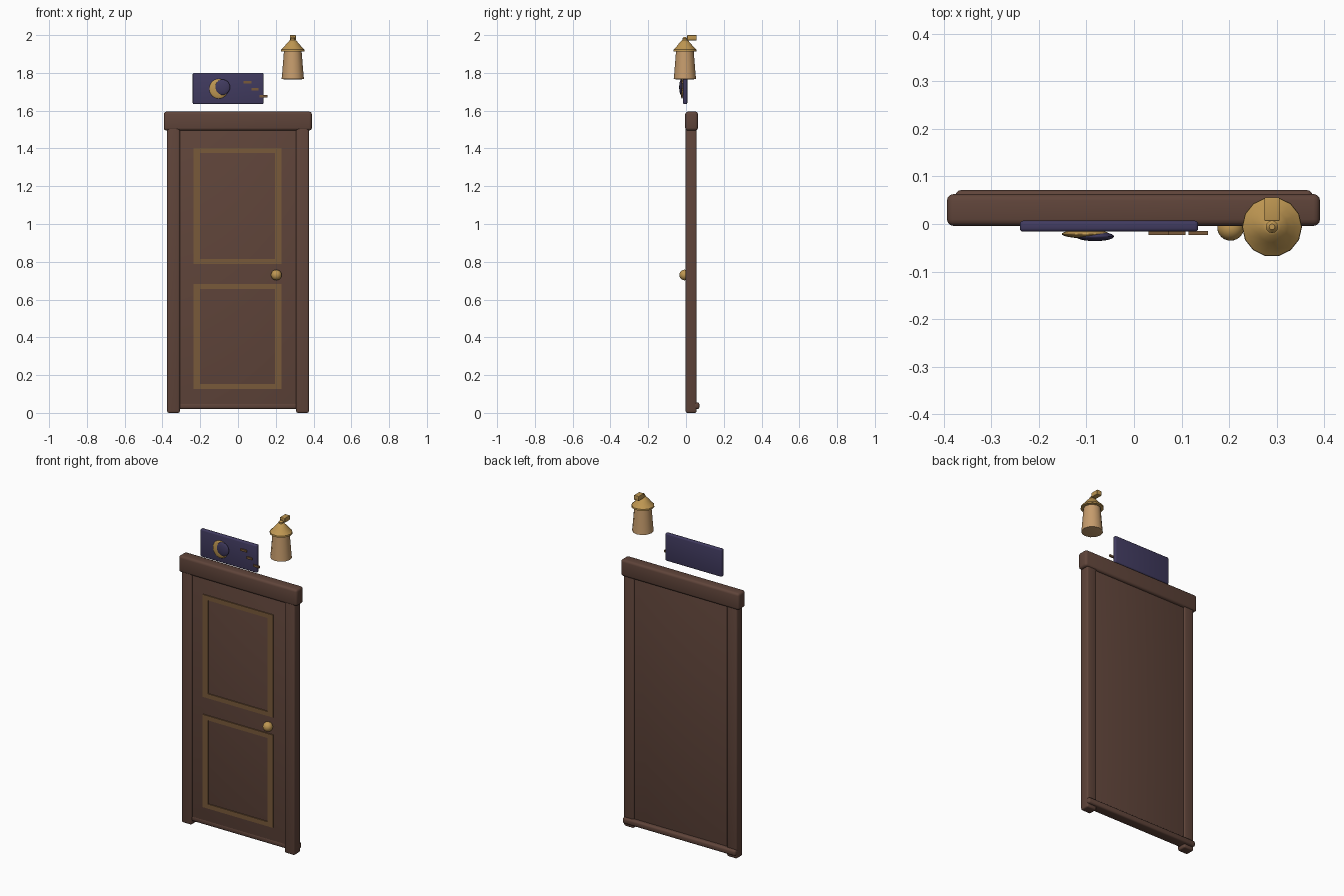
import bpy, bmesh, math

if "Cube" in bpy.data.objects:
    bpy.data.objects.remove(bpy.data.objects["Cube"])


def mat(name, rgb):
    m = bpy.data.materials.new(name)
    m.diffuse_color = (*rgb, 1)
    m.use_nodes = True
    m.node_tree.nodes["Principled BSDF"].inputs["Base Color"].default_value = m.diffuse_color
    return m


WOOD = mat("dark_wood", (0.115, 0.058, 0.042))
TRIM = mat("trim_wood", (0.19, 0.10, 0.042))
GOLD = mat("brass", (0.52, 0.31, 0.085))
GLASS = mat("lantern_amber", (0.56, 0.33, 0.15))
NAVY = mat("night_purple", (0.052, 0.043, 0.115))


def finish(name, bm, m, angle=35):
    bmesh.ops.recalc_face_normals(bm, faces=bm.faces)
    me = bpy.data.meshes.new(name)
    bm.to_mesh(me)
    bm.free()
    me.materials.append(m)
    ob = bpy.data.objects.new(name, me)
    bpy.context.collection.objects.link(ob)
    bpy.ops.object.select_all(action='DESELECT')
    ob.select_set(True)
    bpy.context.view_layer.objects.active = ob
    bpy.ops.object.shade_smooth_by_angle(angle=math.radians(angle))
    return ob


def box(name, x, y, z, m, bevel=0.0):
    """Box from (min, max) ranges, with rounded edges."""
    bm = bmesh.new()
    bmesh.ops.create_cube(bm, size=1)
    for v in bm.verts:
        for i, r in enumerate((x, y, z)):
            v.co[i] = r[0] if v.co[i] < 0 else r[1]
    if bevel:
        bmesh.ops.bevel(bm, geom=bm.edges[:], offset=bevel, segments=3,
                        profile=0.5, affect='EDGES')
    return finish(name, bm, m)


def ball(name, centre, radii, m):
    bm = bmesh.new()
    bmesh.ops.create_uvsphere(bm, u_segments=24, v_segments=14, radius=1)
    for v in bm.verts:
        v.co = [c + r * k for c, r, k in zip(centre, radii, v.co)]
    return finish(name, bm, m)


def lathe(name, centre, profile, sides, m, angle=35):
    """Closed turned shape from (radius, z) points."""
    bm = bmesh.new()
    rings = [[bm.verts.new((centre[0] + r * math.cos(2 * math.pi * i / sides),
                            centre[1] + r * math.sin(2 * math.pi * i / sides), z))
              for i in range(sides)] for r, z in profile]
    for a, b in zip(rings, rings[1:]):
        for i in range(sides):
            j = (i + 1) % sides
            bm.faces.new((a[i], a[j], b[j], b[i]))
    bm.faces.new(rings[0])
    bm.faces.new(rings[-1])
    return finish(name, bm, m, angle)


# Door slab and surround
box("door_slab", (-0.312, 0.312), (0.007, 0.047), (0.03, 1.51), WOOD, 0.004)
for side, s in (("left", -1), ("right", 1)):
    box(side + "_post", sorted((s * 0.308, s * 0.375)), (-0.002, 0.056),
        (0.0, 1.51), WOOD, 0.009)
box("lintel", (-0.393, 0.391), (-0.004, 0.063), (1.495, 1.595), WOOD, 0.014)
box("threshold", (-0.375, 0.375), (0.006, 0.071), (0.02, 0.055), WOOD, 0.011)

# Panel mouldings: four strips around each panel
for name, z0, z1 in (("upper", 0.788, 1.402), ("lower", 0.127, 0.683)):
    yr = (0.001, 0.009)
    for side, x in (("left", (-0.235, -0.2)), ("right", (0.195, 0.23))):
        box(f"{name}_moulding_{side}", x, yr, (z0, z1), TRIM)
    for side, z in (("bottom", (z0, z0 + 0.027)), ("top", (z1 - 0.027, z1))):
        box(f"{name}_moulding_{side}", (-0.2, 0.195), yr, z, TRIM)

# Door knob
ball("door_knob", (0.203, -0.008, 0.73), (0.028, 0.027, 0.028), GOLD)

# Hanging sign with crescent moon and three small dashes
box("sign_board", (-0.24, 0.135), (-0.016, 0.007), (1.634, 1.799), NAVY, 0.007)
ball("moon_disc", (-0.102, -0.021, 1.716), (0.05, 0.009, 0.052), GOLD)
ball("moon_shadow_disc", (-0.082, -0.026, 1.724), (0.04, 0.01, 0.041), NAVY)
for i, (x, z) in enumerate(((0.051, 1.75), (0.09, 1.713), (0.135, 1.677))):
    w = 0.018 if i == 1 else 0.021
    box(f"sign_dash_{i + 1}", (x - w, x + w), (-0.023, -0.015),
        (z - 0.006, z + 0.006), TRIM)

# Lantern: flared body, bell roof, finial and bracket
C = (0.29, -0.006)
lathe("lantern_body", C, [(0.04, 1.765), (0.059, 1.768), (0.056, 1.80),
                          (0.052, 1.85), (0.046, 1.925)], 12, GLASS)
lathe("lantern_roof", C, [(0.046, 1.912), (0.063, 1.914), (0.062, 1.923),
                          (0.048, 1.936), (0.033, 1.955), (0.018, 1.971),
                          (0.010, 1.975)], 14, GOLD)
lathe("lantern_finial", C, [(0.013, 1.968), (0.013, 1.982), (0.006, 1.99)], 12, GOLD)
box("lantern_bracket", (0.274, 0.306), (0.006, 0.056), (1.972, 2.0), GOLD, 0.003)
